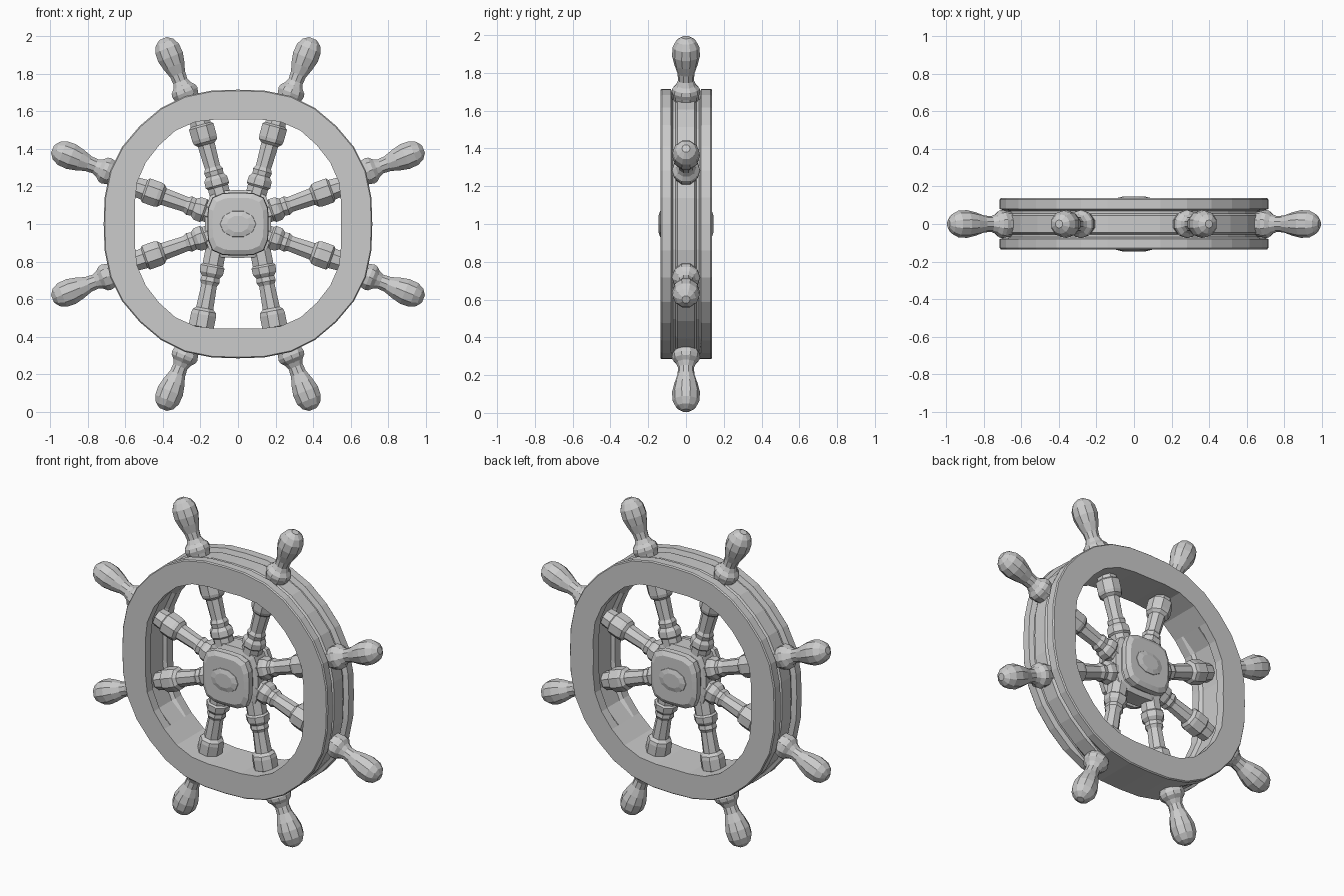
import bpy, bmesh
from math import sin, cos, pi, radians
from mathutils import Vector

if "Cube" in bpy.data.objects:
    bpy.data.objects.remove(bpy.data.objects["Cube"])

CENTRE = Vector((0, 0, 1))


def loft(name, rings, closed=False):
    """Skin a list of equal-length point rings; cap the ends unless closed."""
    bm = bmesh.new()
    vs = [[bm.verts.new(CENTRE + Vector(p)) for p in ring] for ring in rings]
    n, m = len(vs), len(vs[0])
    for i in range(n if closed else n - 1):
        a, b = vs[i], vs[(i + 1) % n]
        for j in range(m):
            k = (j + 1) % m
            bm.faces.new((a[j], a[k], b[k], b[j]))
    if not closed:
        bm.faces.new(vs[0])
        bm.faces.new(vs[-1])
    bmesh.ops.recalc_face_normals(bm, faces=bm.faces)
    me = bpy.data.meshes.new(name)
    bm.to_mesh(me)
    bm.free()
    ob = bpy.data.objects.new(name, me)
    bpy.context.collection.objects.link(ob)
    return ob


def turned(name, start, end, profile, sides=8):
    """Turned part from start towards end (x, z); profile is (distance, radius)."""
    p = Vector((start[0], 0, start[1]))
    axis = (Vector((end[0], 0, end[1])) - p).normalized()
    side = Vector((-axis.z, 0, axis.x))
    rings = []
    for d, r in profile:
        rings.append([p + axis * d + side * r * cos(t) + Vector((0, r * sin(t), 0))
                      for t in (2 * pi * (j + .5) / sides for j in range(sides))])
    return loft(name, rings)


# Rim: softened octagonal loop, flanges front and back, grooved between
OUTER = [.716, .725, .738, .742, .74]
INNER = [.549, .561, .582, .591, .594]
SEGS = 32
rings = []
for i in range(SEGS):
    a = 2 * pi * i / SEGS
    k = min(i % 8, 8 - i % 8)
    o, n = OUTER[k], INNER[k]
    if abs(sin(a)) > .8:        # slightly taller than wide
        n += .008
    g = 0 if sin(a) < -.85 else 1
    h = 1 if abs(cos(a)) > .8 else 0
    section = [(o - .006, -.135), (o, -.128), (o, -.08), (o - .03 * g, -.07),
               (o - .03 * g, -.055), (o - .014 * g, -.045), (o - .014 * g, .045),
               (o - .03 * g, .055), (o - .03 * g, .07), (o, .08), (o, .131),
               (o - .006, .138), (n, .138), (n, .08), (n + .02 * h, .065),
               (n + .02 * h, -.065), (n, -.08), (n, -.135)]
    rings.append([(r * cos(a), y, r * sin(a)) for r, y in section])
loft("rim", rings, closed=True)

# Spokes: right-hand start and end points, mirrored to the left
SPOKE = [(0, .06), (.10, .06), (.11, .07), (.145, .068), (.165, .052), (.19, .056),
         (.21, .045), (.335, .05), (.35, .068), (.37, .073), (.435, .073),
         (.445, .06), (.5, .055)]
for s in (-1, 1):
    for x0, z0, x1, z1 in ((.08, .035, .57, .207), (.08, -.035, .57, -.207),
                           (.08, .10, .21, .57), (.115, -.12, .20, -.57)):
        turned("spoke", (s * x0, z0), (s * x1, z1), SPOKE)

# Handles
HANDLE = [(.68, .06), (.735, .07), (.755, .076), (.775, .072), (.795, .053),
          (.82, .042), (.86, .045), (.91, .062), (.96, .074), (1.01, .071),
          (1.045, .053), (1.066, .022)]
for q in range(4):
    for s in (-1, 1):
        a = q * pi / 2 + s * radians(22)
        turned("handle", (0, 0), (cos(a), sin(a)), HANDLE, 10)


def rounded_square(size, y, power=4, count=20):
    pts = []
    for j in range(count):
        t = 2 * pi * (j + .5) / count
        r = size / (abs(cos(t)) ** power + abs(sin(t)) ** power) ** (1 / power)
        pts.append((r * cos(t), y, r * sin(t) * 1.03))
    return pts


# Hub: core block with a stepped plate on each face
HUB = [(.135, .135), (.16, .12), (.163, .088), (.14, .078), (.145, .06), (.175, .05)]
loft("hub", [rounded_square(s, -y) for s, y in HUB]
     + [rounded_square(s, y) for s, y in reversed(HUB)])

# Low bosses in the middle of both hub faces
for s in (-1, 1):
    loft("hub_boss", [[(r * cos(t), s * y, r * .75 * sin(t))
                       for t in (2 * pi * j / 10 for j in range(10))]
                      for r, y in ((.1, .125), (.095, .138), (.06, .146))])
